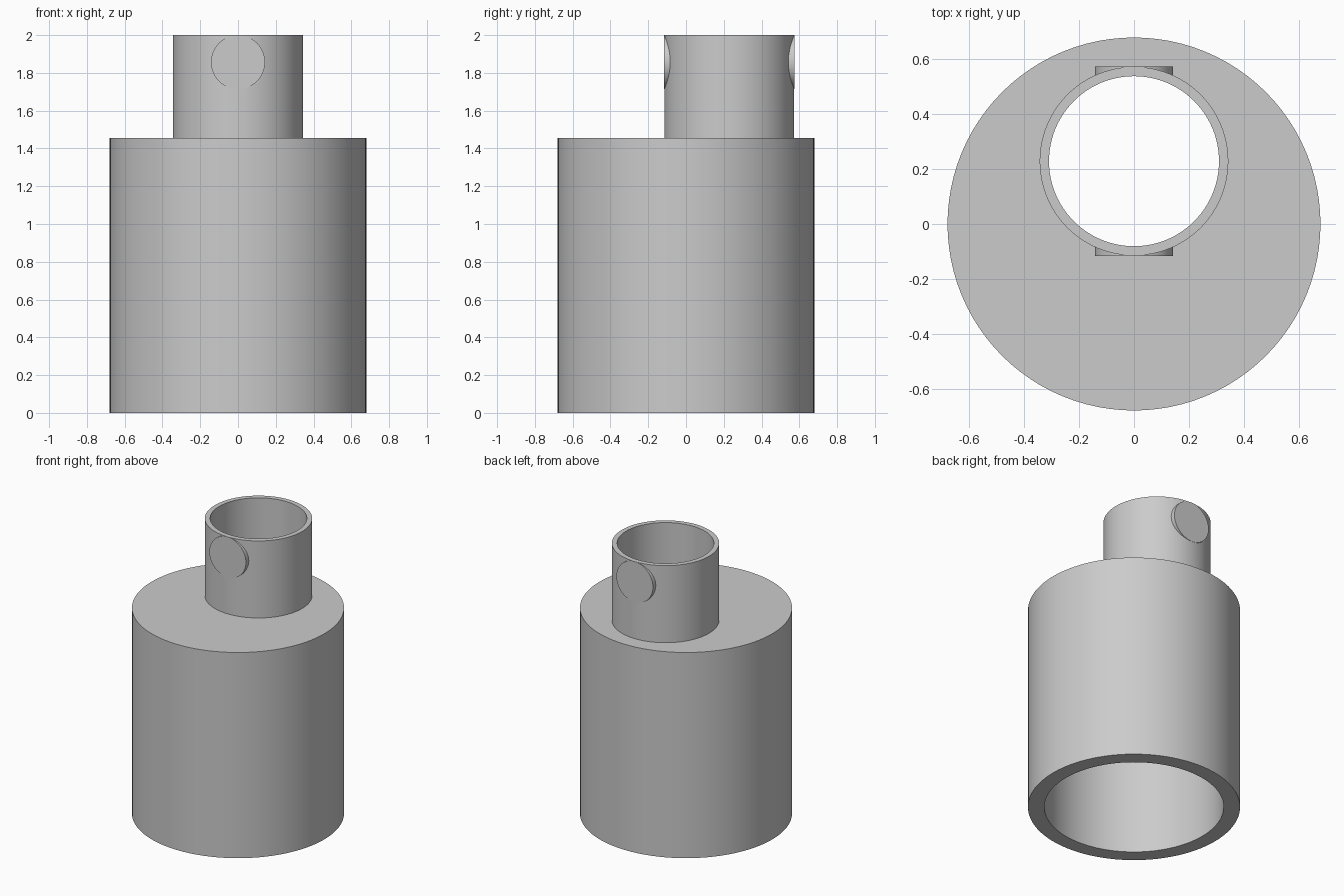
import bpy, bmesh, math
from mathutils import Matrix

if "Cube" in bpy.data.objects:
    bpy.data.objects.remove(bpy.data.objects["Cube"])

SIDES = 96
NECK_Y = 0.229

grey = bpy.data.materials.new("light grey")
grey.diffuse_color = (0.6, 0.6, 0.6, 1)
grey.use_nodes = True
grey.node_tree.nodes["Principled BSDF"].inputs["Base Color"].default_value = grey.diffuse_color


def finish(bm, name):
    bmesh.ops.recalc_face_normals(bm, faces=bm.faces[:])
    mesh = bpy.data.meshes.new(name)
    bm.to_mesh(mesh)
    bm.free()
    mesh.materials.append(grey)
    obj = bpy.data.objects.new(name, mesh)
    bpy.context.collection.objects.link(obj)
    bpy.ops.object.select_all(action='DESELECT')
    obj.select_set(True)
    bpy.context.view_layer.objects.active = obj
    bpy.ops.object.shade_smooth_by_angle(angle=math.radians(30))
    return obj


# Hollow body with off-centre neck: closed loft of rings (centre y, radius, z)
rings = [(0, 0.68, 0), (0, 0.68, 1.455),
         (NECK_Y, 0.344, 1.455), (NECK_Y, 0.344, 2.0),
         (NECK_Y, 0.31, 2.0), (NECK_Y, 0.31, 1.35),
         (0, 0.575, 1.35), (0, 0.575, 0)]
bm = bmesh.new()
loops = []
for cy, r, z in rings:
    loops.append([bm.verts.new((r * math.cos(2 * math.pi * i / SIDES),
                                cy + r * math.sin(2 * math.pi * i / SIDES), z))
                  for i in range(SIDES)])
for a, b in zip(loops, loops[1:] + loops[:1]):
    for i in range(SIDES):
        j = (i + 1) % SIDES
        bm.faces.new((a[i], a[j], b[j], b[i]))
finish(bm, "hollow_body_and_neck")

# Round pin ends, flush with the front and back of the neck
for side, name in ((-1, "front_pin"), (1, "back_pin")):
    inner, outer = 0.311, 0.345
    bm = bmesh.new()
    place = (Matrix.Translation((0, NECK_Y + side * (inner + outer) / 2, 1.857))
             @ Matrix.Rotation(math.pi / 2, 4, 'X'))
    bmesh.ops.create_cone(bm, cap_ends=True, segments=64, radius1=0.143,
                          radius2=0.143, depth=outer - inner, matrix=place)
    finish(bm, name)
